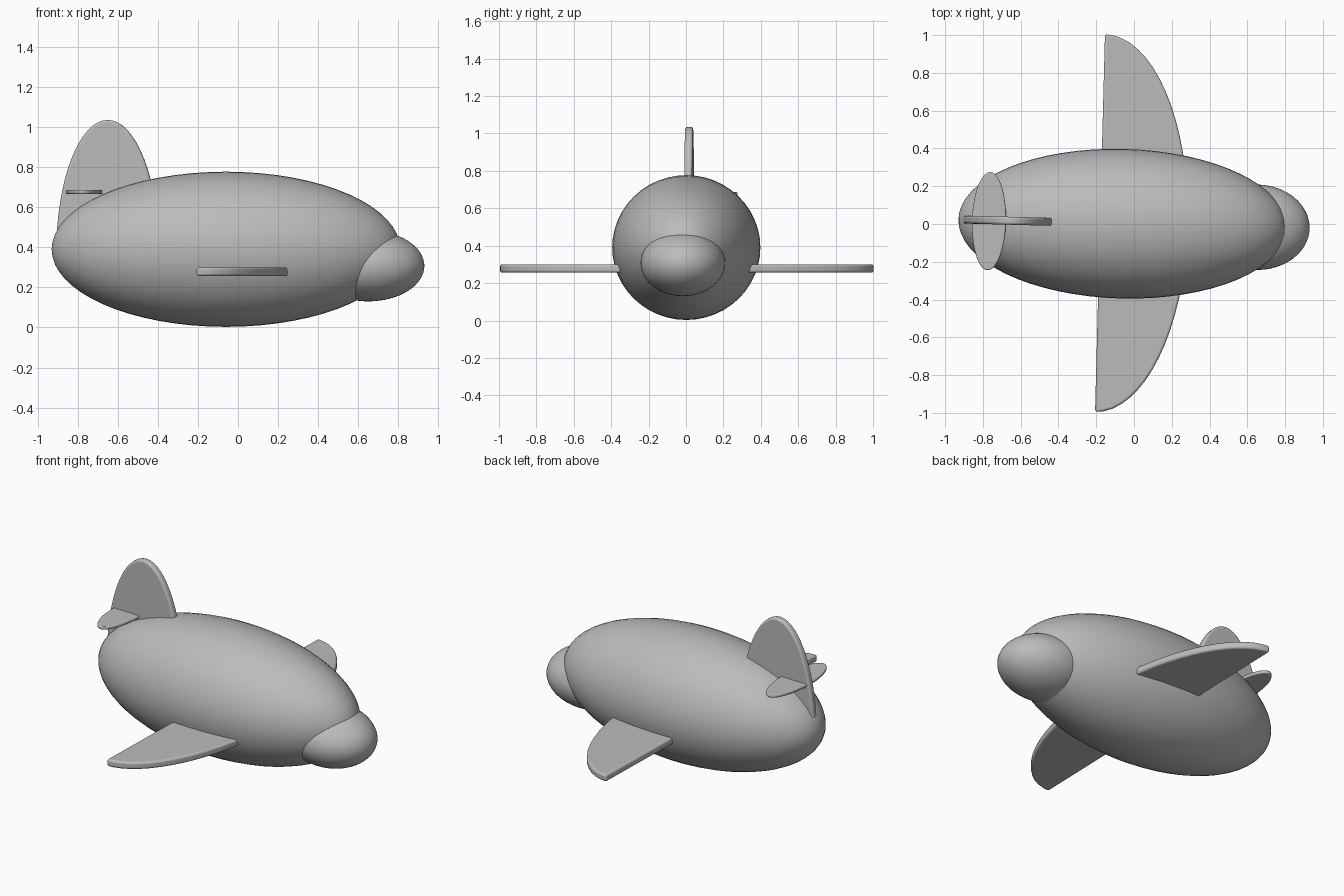
import bpy, bmesh, math
from mathutils import Matrix

if "Cube" in bpy.data.objects:
    bpy.data.objects.remove(bpy.data.objects["Cube"])

YAW = Matrix.Rotation(math.radians(-1.5), 4, 'Z')   # whole toy is turned slightly

grey = bpy.data.materials.new("plain grey")
grey.diffuse_color = (0.5, 0.5, 0.5, 1)
grey.use_nodes = True
grey.node_tree.nodes["Principled BSDF"].inputs["Base Color"].default_value = grey.diffuse_color


def finish(name, bm, angle, bevel=0):
    """Turn a bmesh into a named, smooth shaded object."""
    bmesh.ops.recalc_face_normals(bm, faces=bm.faces)
    bm.transform(YAW)
    me = bpy.data.meshes.new(name)
    bm.to_mesh(me)
    bm.free()
    me.materials.append(grey)
    ob = bpy.data.objects.new(name, me)
    bpy.context.collection.objects.link(ob)
    bpy.ops.object.select_all(action='DESELECT')
    ob.select_set(True)
    bpy.context.view_layer.objects.active = ob
    bpy.ops.object.shade_smooth_by_angle(angle=math.radians(angle))
    if bevel:
        mod = ob.modifiers.new("rounded edges", 'BEVEL')
        mod.width, mod.segments = bevel, 3
        mod.limit_method, mod.angle_limit = 'ANGLE', math.radians(40)
    return ob


def ellipsoid(name, center, radii):
    bm = bmesh.new()
    bmesh.ops.create_uvsphere(bm, u_segments=48, v_segments=32, radius=1)
    # poles along the length of the plane
    bm.transform(Matrix.Translation(center) @ Matrix.Diagonal((*radii, 1))
                 @ Matrix.Rotation(math.pi / 2, 4, 'Y'))
    return finish(name, bm, 60)


def plate(name, outline, thickness, place, bevel):
    """Flat plate from a 2D outline, centred on its own plane."""
    bm = bmesh.new()
    face = bm.faces.new([bm.verts.new((x, y, -thickness / 2)) for x, y in outline])
    ext = bmesh.ops.extrude_face_region(bm, geom=[face])
    top = [g for g in ext["geom"] if isinstance(g, bmesh.types.BMVert)]
    bmesh.ops.translate(bm, verts=top, vec=(0, 0, thickness))
    bm.transform(place)
    return finish(name, bm, 50, bevel)


def arc(rx, ry, start, end, n, closed=False):
    steps = n if closed else n - 1
    return [(rx * math.cos(a), ry * math.sin(a))
            for a in (math.radians(start + (end - start) * i / steps) for i in range(n))]


# Fuselage and nose
ellipsoid("fuselage", (-0.06, 0, 0.39), (0.87, 0.396, 0.387))
ellipsoid("nose", (0.65, 0, 0.307), (0.28, 0.226, 0.177))

# Wings: one half ellipse passing through the body, straight trailing edge
plate("wings", arc(0.465, 1.0, -90, 90, 33), 0.044,
      Matrix.Translation((-0.18, 0, 0.278)), 0.012)

# Upright tail fin: half ellipse standing in the x-z plane
plate("tail_fin", arc(0.257, 0.665, 0, 180, 33), 0.042,
      Matrix.Translation((-0.65, 0, 0.37)) @ Matrix.Rotation(math.pi / 2, 4, 'X'), 0.012)

# Small level tailplane crossing the fin
plate("tailplane", arc(0.09, 0.26, 0, 360, 40, True), 0.02,
      Matrix.Translation((-0.768, -0.005, 0.676)), 0.006)
